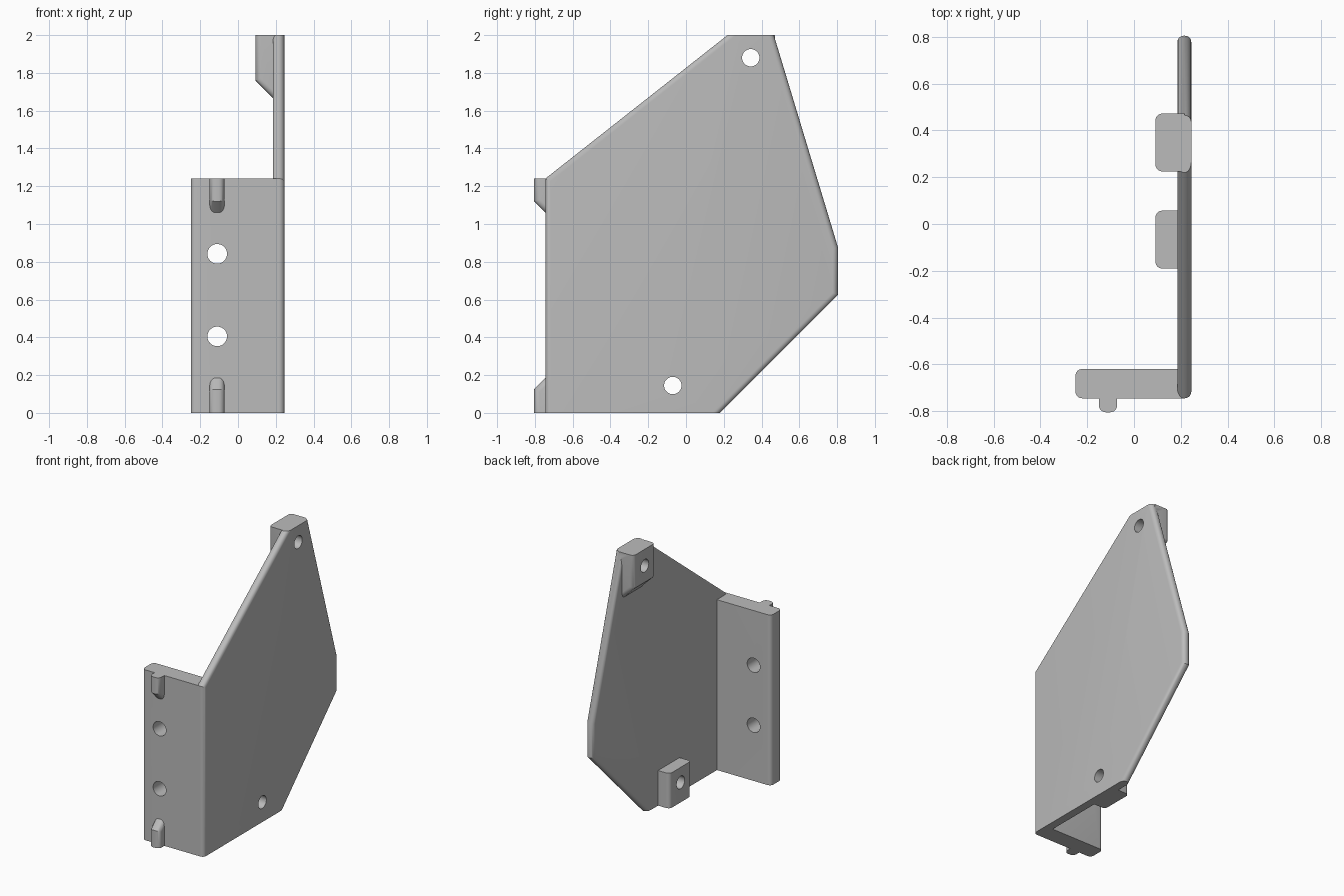
import bpy, bmesh
from mathutils import Matrix, Vector

cube = bpy.data.objects.get("Cube")
if cube:
    bpy.data.objects.remove(cube, do_unlink=True)

grey = bpy.data.materials.new("plain grey")
grey.use_nodes = True
colour = (0.5, 0.5, 0.5, 1)
grey.diffuse_color = colour
grey.node_tree.nodes["Principled BSDF"].inputs["Base Color"].default_value = colour


def add_object(name, bm):
    bmesh.ops.recalc_face_normals(bm, faces=bm.faces)
    mesh = bpy.data.meshes.new(name)
    bm.to_mesh(mesh)
    bm.free()
    mesh.materials.append(grey)
    obj = bpy.data.objects.new(name, mesh)
    bpy.context.collection.objects.link(obj)
    return obj


def prism(name, profile, axis, lo, hi, radius, root=None):
    """Extrude a (side, z) profile along x or y and round its rising edges,
    leaving the edges on the buried root plane sharp."""
    bm = bmesh.new()
    side = 1 - axis

    def point(s, z, depth):
        v = Vector((0, 0, z))
        v[side], v[axis] = s, depth
        return v

    face = bm.faces.new([bm.verts.new(point(s, z, lo)) for s, z in profile])
    new = bmesh.ops.extrude_face_region(bm, geom=[face])["geom"]
    step = point(0, 0, hi - lo)
    bmesh.ops.translate(bm, vec=step, verts=[g for g in new if isinstance(g, bmesh.types.BMVert)])
    rounded = []
    for e in bm.edges:
        a, b = (v.co for v in e.verts)
        flat_end = abs(a[axis] - b[axis]) < 1e-5
        rising = abs(a.z - b.z) > 1e-4
        buried = root is not None and all(abs(p[side] - root) < 1e-5 for p in (a, b))
        if flat_end and rising and not buried:
            rounded.append(e)
    bmesh.ops.bevel(bm, geom=rounded, offset=radius, segments=6, profile=0.5, affect='EDGES')
    return add_object(name, bm)


def drill(name, centre, axis, radius):
    bm = bmesh.new()
    turn = Matrix.Rotation(1.5707963, 4, 'Y' if axis == 0 else 'X')
    bmesh.ops.create_cone(bm, cap_ends=True, segments=40, radius1=radius, radius2=radius,
                          depth=0.6, matrix=Matrix.Translation(centre) @ turn)
    return add_object(name, bm)


def combine(target, tool, operation):
    mod = target.modifiers.new(tool.name, 'BOOLEAN')
    mod.operation, mod.object, mod.solver = operation, tool, 'EXACT'
    bpy.context.view_layer.objects.active = target
    bpy.ops.object.modifier_apply(modifier=mod.name)
    bpy.data.objects.remove(tool, do_unlink=True)


# Large side plate
bracket = prism("bracket", [(-0.745, 0), (0.18, 0), (0.805, 0.625), (0.805, 0.875),
                            (0.465, 2), (0.22, 2), (-0.745, 1.24)], 0, 0.185, 0.245, 0.028)

# Front flange, locating ribs and bosses
parts = [
    prism("front_flange", [(-0.25, 0), (0.215, 0), (0.215, 1.24), (-0.25, 1.24)],
          1, -0.745, -0.62, 0.028, root=0.215),
    prism("lower_rib", [(-0.805, 0), (-0.7, 0), (-0.7, 0.23), (-0.805, 0.125)],
          0, -0.15, -0.072, 0.03, root=-0.7),
    prism("upper_rib", [(-0.805, 1.24), (-0.7, 1.24), (-0.7, 1.015), (-0.805, 1.12)],
          0, -0.15, -0.072, 0.03, root=-0.7),
    prism("lower_boss", [(0.092, 0), (0.215, 0), (0.215, 0.255), (0.092, 0.255)],
          1, -0.19, 0.057, 0.028, root=0.215),
    prism("upper_boss", [(0.092, 2), (0.215, 2), (0.215, 1.637), (0.092, 1.76)],
          1, 0.225, 0.472, 0.028, root=0.215),
]
for part in parts:
    combine(bracket, part, 'UNION')

# Screw holes
holes = [
    drill("flange_hole_low", (-0.11, -0.68, 0.405), 1, 0.052),
    drill("flange_hole_high", (-0.11, -0.68, 0.842), 1, 0.052),
    drill("plate_hole_low", (0.17, -0.07, 0.145), 0, 0.046),
    drill("plate_hole_high", (0.17, 0.343, 1.88), 0, 0.046),
]
for hole in holes:
    combine(bracket, hole, 'DIFFERENCE')

bpy.ops.object.select_all(action='DESELECT')
bracket.select_set(True)
bpy.context.view_layer.objects.active = bracket
bpy.ops.object.shade_smooth_by_angle(angle=0.5)
